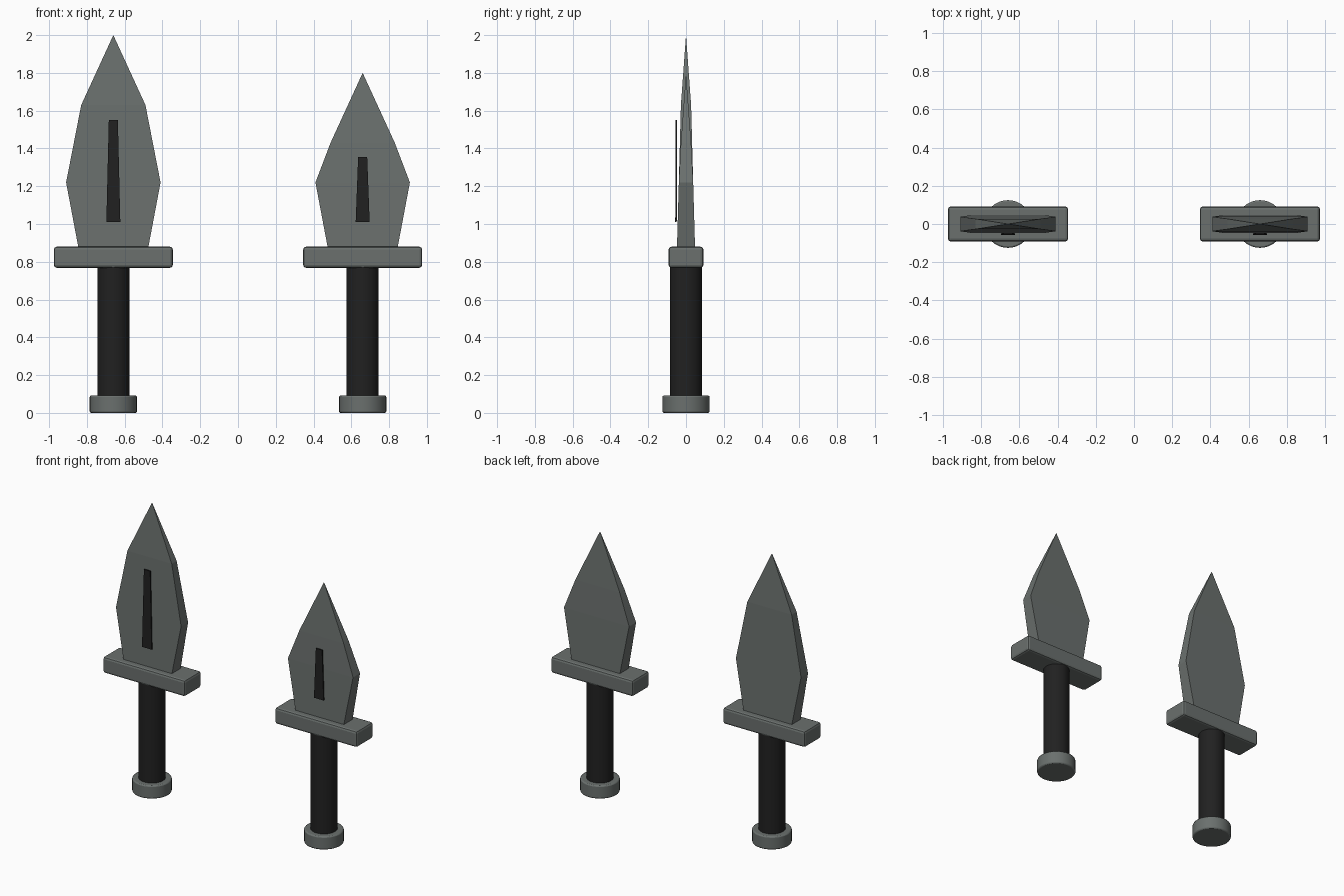
import bpy, bmesh

if "Cube" in bpy.data.objects:
    bpy.data.objects.remove(bpy.data.objects["Cube"])

def material(name, rgb):
    m = bpy.data.materials.new(name)
    m.diffuse_color = (*rgb, 1.0)
    m.use_nodes = True
    m.node_tree.nodes["Principled BSDF"].inputs["Base Color"].default_value = m.diffuse_color
    return m

STEEL = material("grey steel", (0.145, 0.162, 0.155))
BLACK = material("black grip", (0.015, 0.015, 0.015))

def finish(bm, name, mat, x, bevel=0.0, segments=2, smooth=False):
    bmesh.ops.recalc_face_normals(bm, faces=bm.faces)
    me = bpy.data.meshes.new(name)
    bm.to_mesh(me)
    bm.free()
    me.materials.append(mat)
    ob = bpy.data.objects.new(name, me)
    ob.location.x = x
    bpy.context.collection.objects.link(ob)
    if bevel:
        b = ob.modifiers.new("soft edges", 'BEVEL')
        b.width, b.segments, b.limit_method = bevel, segments, 'ANGLE'
        b.angle_limit = 0.7
    if smooth:
        bpy.ops.object.select_all(action='DESELECT')
        ob.select_set(True)
        bpy.context.view_layer.objects.active = ob
        bpy.ops.object.shade_smooth_by_angle(angle=0.6)
    return ob

def cylinder(name, mat, x, r, z0, z1, bevel=0.0):
    bm = bmesh.new()
    bmesh.ops.create_cone(bm, cap_ends=True, segments=32, radius1=r, radius2=r, depth=z1 - z0)
    bmesh.ops.translate(bm, vec=(0, 0, (z0 + z1) / 2), verts=bm.verts)
    return finish(bm, name, mat, x, bevel, 2, True)

def loft(name, mat, x, rings, tip=None, bevel=0.0):
    """Stack of rectangles (z, half width, y front, y back), closed by a cap or a tip."""
    bm = bmesh.new()
    loops = [[bm.verts.new(p) for p in ((-w, f, z), (w, f, z), (w, b, z), (-w, b, z))]
             for z, w, f, b in rings]
    bm.faces.new(loops[0])
    for a, c in zip(loops, loops[1:]):
        for i in range(4):
            j = (i + 1) % 4
            bm.faces.new((a[i], a[j], c[j], c[i]))
    if tip is None:
        bm.faces.new(loops[-1])
    else:
        t = bm.verts.new((0, 0, tip))
        for i in range(4):
            bm.faces.new((loops[-1][i], loops[-1][(i + 1) % 4], t))
    return finish(bm, name, mat, x, bevel)

# Two daggers: long blade on the left, short blade on the right
for side, x, shoulder, tip, groove_top in (("left", -0.66, 1.63, 2.0, 1.55),
                                           ("right", 0.66, 1.43, 1.8, 1.355)):
    cylinder(side + "_pommel", STEEL, x, 0.125, 0.0, 0.092, 0.008)
    cylinder(side + "_grip", BLACK, x, 0.085, 0.08, 0.78)
    loft(side + "_guard", STEEL, x,
         [(0.768, 0.315, -0.092, 0.092), (0.88, 0.315, -0.092, 0.092)], bevel=0.015)
    loft(side + "_blade", STEEL, x,
         [(0.87, 0.184, -0.048, 0.048), (1.22, 0.25, -0.038, 0.038),
          (shoulder, 0.17, -0.027, 0.027)], tip=tip)
    # dark tapered groove plate on the front of the blade
    loft(side + "_blade_groove", BLACK, x,
         [(1.01, 0.037, -0.057, -0.049), (groove_top, 0.024, -0.055, -0.047)])
